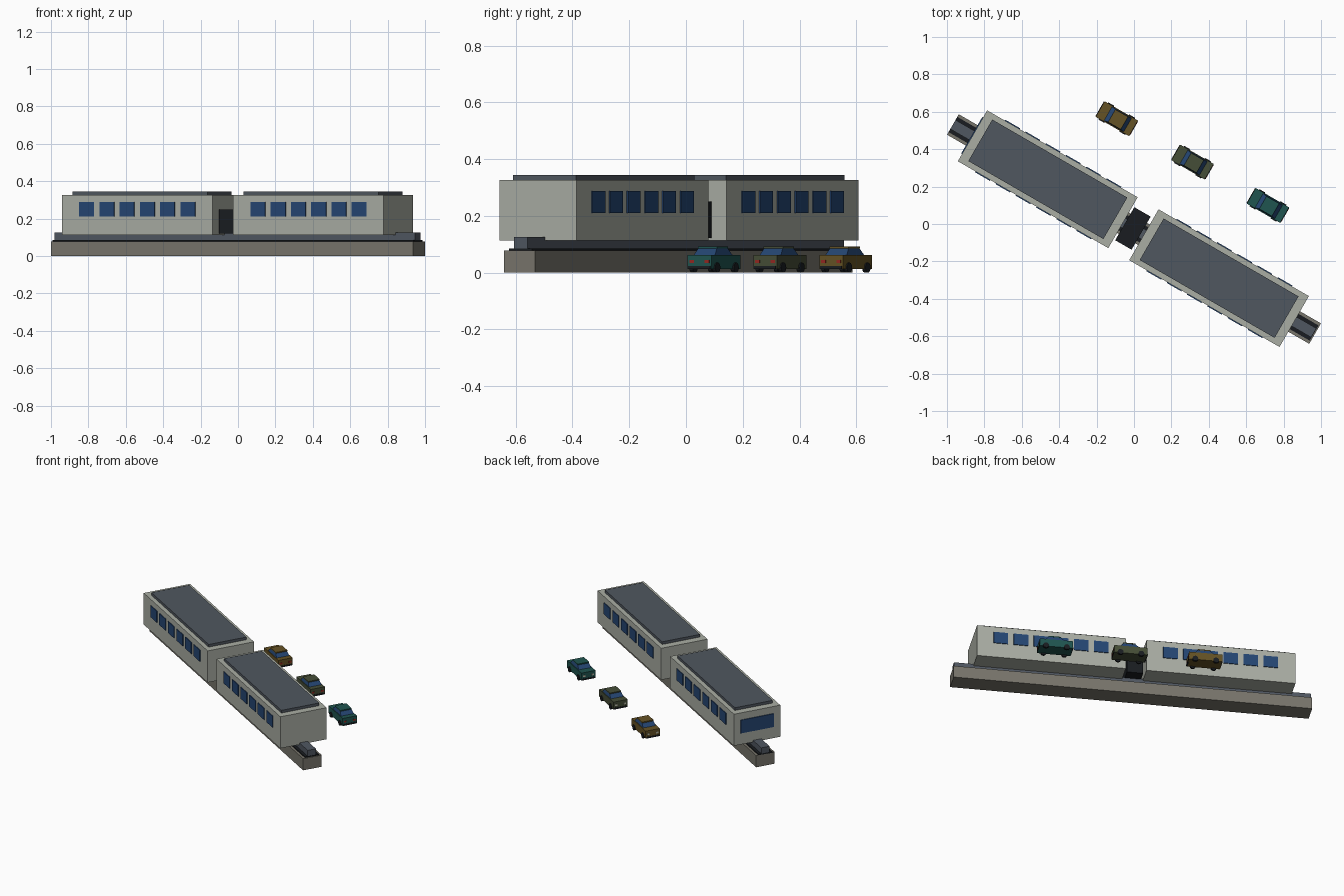
import bpy, bmesh, math
from mathutils import Matrix

if "Cube" in bpy.data.objects:
    bpy.data.objects.remove(bpy.data.objects["Cube"])

TURN = Matrix.Rotation(math.radians(-30), 4, 'Z')
TRAIN = Matrix.Translation((0, -0.027, 0)) @ TURN


def material(name, r, g, b):
    m = bpy.data.materials.new(name)
    m.diffuse_color = (r, g, b, 1)
    m.use_nodes = True
    m.node_tree.nodes["Principled BSDF"].inputs["Base Color"].default_value = m.diffuse_color
    return m


SHELL = material("shell", 0.40, 0.42, 0.37)
ROOF = material("roof", 0.08, 0.095, 0.115)
GLASS = material("glass", 0.018, 0.06, 0.17)
CONCRETE = material("concrete", 0.19, 0.18, 0.15)
STEEL = material("steel", 0.08, 0.095, 0.12)
DARK = material("dark", 0.010, 0.012, 0.015)
RED = material("red", 0.3, 0.02, 0.015)
PALE = material("pale", 0.5, 0.5, 0.4)


def finish(name, bm, mat, frame):
    mesh = bpy.data.meshes.new(name)
    bm.to_mesh(mesh)
    bm.free()
    mesh.materials.append(mat)
    ob = bpy.data.objects.new(name, mesh)
    ob.matrix_world = frame
    bpy.context.collection.objects.link(ob)
    return ob


def box(name, u, v, z, mat, frame=TRAIN, taper=None):
    """Box from ranges; taper = (u range, v range) of the top face."""
    bm = bmesh.new()
    bmesh.ops.create_cube(bm, size=1)
    for p in bm.verts:
        i, j, k = (int(c > 0) for c in p.co)
        uu, vv = taper if (taper and k) else (u, v)
        p.co = (uu[i], vv[j], z[k])
    return finish(name, bm, mat, frame)


# Guideway beam with dark flange and centre rail
box("beam", (-1.118, 1.118), (-0.063, 0.063), (0, 0.079), CONCRETE)
box("rail_flange", (-1.118, 1.112), (-0.047, 0.047), (0.077, 0.086), DARK)
box("rail", (-1.118, 1.11), (-0.028, 0.028), (0.08, 0.125), STEEL)

# Two carriages with raised roof panels and window rows
for label, u0, u1 in (("rear", -0.997, -0.068), ("lead", 0.061, 0.989)):
    mid = (u0 + u1) / 2
    box(label + "_carriage", (u0, u1), (-0.157, 0.157), (0.113, 0.327), SHELL)
    box(label + "_roof_panel", (u0 + 0.048, u1 - 0.047), (-0.128, 0.128),
        (0.32, 0.345), ROOF)
    for i in range(6):
        c = mid + (i - 2.5) * 0.125 + 0.003
        for s in (-1, 1):
            v = sorted((s * 0.15, s * 0.162))
            box(label + "_window", (c - 0.045, c + 0.045), v, (0.211, 0.288), GLASS)

# End window and gangway between carriages
box("end_window", (-1.002, -0.99), (-0.112, 0.112), (0.19, 0.28), GLASS)
box("gangway", (-0.057, 0.044), (-0.102, 0.102), (0.122, 0.25), DARK)


def wheel(u, v, frame):
    bm = bmesh.new()
    bmesh.ops.create_cone(bm, cap_ends=True, segments=12, radius1=0.018,
                          radius2=0.018, depth=0.014,
                          matrix=Matrix.Translation((u, v, 0.018))
                          @ Matrix.Rotation(math.pi / 2, 4, 'X'))
    finish("car_wheel", bm, DARK, frame)


def road_car(x, y, paint):
    f = Matrix.Translation((x, y, 0)) @ TURN
    # Body, glazed cabin and roof
    box("car_body", (-0.103, 0.103), (-0.048, 0.048), (0.013, 0.063), paint, f)
    box("car_cabin", (-0.054, 0.067), (-0.043, 0.043), (0.063, 0.086), GLASS, f,
        ((-0.03, 0.046), (-0.038, 0.038)))
    box("car_roof", (-0.031, 0.047), (-0.039, 0.039), (0.085, 0.092), paint, f)
    # Bumpers, lamps and wheels
    for s in (-1, 1):
        box("car_bumper", sorted((s * 0.098, s * 0.106)), (-0.044, 0.044),
            (0.013, 0.023), DARK, f)
        box("car_headlamp", (-0.105, -0.098), sorted((s * 0.022, s * 0.038)),
            (0.034, 0.045), PALE, f)
        box("car_tail_lamp", (0.098, 0.105), sorted((s * 0.022, s * 0.04)),
            (0.034, 0.044), RED, f)
        for u in (-0.065, 0.065):
            wheel(u, s * 0.046, f)


# Three road cars beside the train
road_car(-0.092, 0.563, material("ochre", 0.13, 0.085, 0.018))
road_car(0.313, 0.331, material("olive", 0.06, 0.075, 0.038))
road_car(0.716, 0.099, material("teal", 0.014, 0.09, 0.08))
